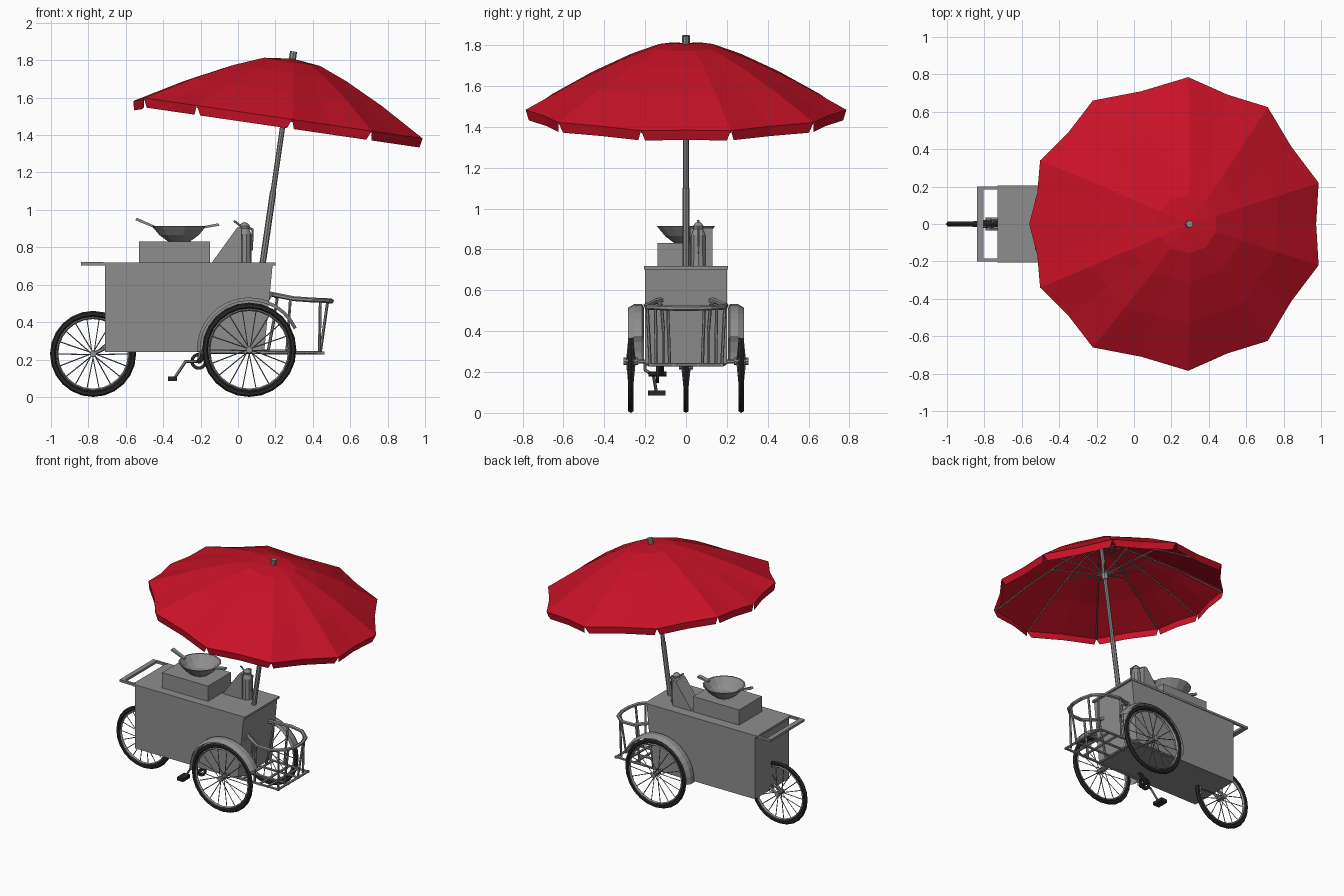
import bpy, bmesh, math
from mathutils import Vector, Matrix

if "Cube" in bpy.data.objects:
    bpy.data.objects.remove(bpy.data.objects["Cube"])

def material(name, col):
    m = bpy.data.materials.new(name)
    m.diffuse_color = (*col, 1)
    m.use_nodes = True
    m.node_tree.nodes["Principled BSDF"].inputs["Base Color"].default_value = m.diffuse_color
    return m

RED = material("canopy red", (0.58, 0.006, 0.02))
GREY = material("metal grey", (0.27, 0.27, 0.27))
BLACK = material("rubber black", (0.02, 0.02, 0.02))

def finish(name, bm, mat, normals=True):
    if normals:
        bmesh.ops.recalc_face_normals(bm, faces=bm.faces[:])
    me = bpy.data.meshes.new(name)
    bm.to_mesh(me)
    bm.free()
    me.materials.append(mat)
    ob = bpy.data.objects.new(name, me)
    bpy.context.collection.objects.link(ob)
    return ob

def prism(name, xz, y0, y1, mat=GREY):
    """Extrude an x-z outline between two y values."""
    bm = bmesh.new()
    a = [bm.verts.new((x, y0, z)) for x, z in xz]
    b = [bm.verts.new((x, y1, z)) for x, z in xz]
    bm.faces.new(a)
    bm.faces.new(b)
    for i in range(len(a)):
        j = (i + 1) % len(a)
        bm.faces.new((a[i], a[j], b[j], b[i]))
    return finish(name, bm, mat)

def box(name, x0, x1, y0, y1, z0, z1, mat=GREY):
    return prism(name, [(x0, z0), (x1, z0), (x1, z1), (x0, z1)], y0, y1, mat)

def bars(name, paths, r, mat=GREY, sides=6, matrix=Matrix()):
    """Round bars along polylines."""
    bm = bmesh.new()
    for path in paths:
        for p, q in zip(path, path[1:]):
            p, q = matrix @ Vector(p), matrix @ Vector(q)
            d = q - p
            m = Matrix.Translation((p + q) / 2) @ d.to_track_quat('Z', 'Y').to_matrix().to_4x4()
            bmesh.ops.create_cone(bm, cap_ends=True, segments=sides, radius1=r, radius2=r,
                                  depth=d.length + r * 0.6, matrix=m)
    return finish(name, bm, mat, False)

def lathe(name, prof, matrix, mat=GREY, n=16, a0=0, a1=360, closed=False):
    """Turn an (r, h) profile around local z."""
    bm = bmesh.new()
    full = a1 - a0 == 360
    rings = []
    for k in range(n if full else n + 1):
        a = math.radians(a0 + (a1 - a0) * k / n)
        rings.append([bm.verts.new(matrix @ Vector((r * math.cos(a), r * math.sin(a), h))) for r, h in prof])
    for k in range(n):
        A, B = rings[k], rings[(k + 1) % len(rings)]
        for i in range(len(prof) if closed else len(prof) - 1):
            j = (i + 1) % len(prof)
            bm.faces.new((A[i], A[j], B[j], B[i]))
    bmesh.ops.remove_doubles(bm, verts=bm.verts[:], dist=1e-5)
    return finish(name, bm, mat)

def side(x, y, z, s=1):
    """Local z along s*y, local x along x, local y along z."""
    return Matrix.Translation((x, y, z)) @ Matrix(((1, 0, 0, 0), (0, 0, s, 0), (0, 1, 0, 0), (0, 0, 0, 1)))

def wheel(name, x, y, R):
    m = side(x, y, R)
    circ = lambda c, a, b, n: [(c + a * math.cos(t * math.tau / n), b * math.sin(t * math.tau / n)) for t in range(n)]
    lathe(name + "_tyre", circ(R - 0.016, 0.016, 0.015, 6), m, BLACK, 24, closed=True)
    lathe(name + "_rim", circ(R - 0.037, 0.007, 0.01, 4), m, GREY, 24, closed=True)
    bars(name + "_hub", [[(0, 0, -0.03), (0, 0, 0.03)]], 0.018, GREY, 8, m)
    spokes = []
    for k in range(18):
        a = k * math.tau / 18
        b = a + (0.25 if k % 2 else -0.25)
        spokes.append([(0.015 * math.cos(b), 0.015 * math.sin(b), 0.02 * (-1) ** k),
                       ((R - 0.037) * math.cos(a), (R - 0.037) * math.sin(a), 0)])
    bars(name + "_spokes", spokes, 0.003, GREY, 4, m)

# cart body, worktop and push handle
prism("cart_body", [(-.71, .24), (.14, .24), (.185, .705), (-.71, .705)], -.2, .2)
box("worktop", -.73, .2, -.205, .205, .703, .718)
box("handle_end", -.84, -.805, -.2, .2, .703, .72)
for s in (-1, 1):
    box("handle_side", -.81, -.72, s * .193 - .008, s * .193 + .008, .703, .72)

# stove, wok and wok handles
box("stove", -.53, -.15, -.14, .13, .718, .832)
lathe("wok", [(0, .832), (.06, .832), (.105, .865), (.147, .915), (.138, .915), (.1, .872), (.055, .845), (0, .845)],
      Matrix.Translation((-.315, 0, 0)), GREY, 14)
prism("wok_long_handle", [(-.44, .9), (-.44, .912), (-.54, .958), (-.55, .945)], -.013, .013)
prism("wok_short_handle", [(-.19, .9), (-.19, .912), (-.105, .928), (-.1, .915)], -.015, .015)

# wedge rack and flask
prism("wedge_rack", [(-.14, .718), (.02, .718), (.02, .905), (-.005, .905)], .02, .13)
lathe("flask", [(0, .718), (.038, .718), (.036, .87), (.024, .9), (.028, .915), (.015, .93), (0, .935)],
      Matrix.Translation((.035, .06, 0)), GREY, 10)
bars("flask_handle", [[(.05, .06, .91), (.078, .06, .895), (.074, .06, .79), (.06, .06, .77)],
                      [(.02, .06, .91), (-.02, .06, .94)]], .006)

# wheels, axle and front fork
for s, n in ((-1, "near"), (1, "far")):
    wheel("rear_wheel_" + n, .06, s * .27, .252)
    lathe("fender_" + n, [(.262, .285), (.28, .255), (.28, .215), (.262, .205), (.272, .215), (.272, .255)],
          side(.06, 0, .252, s), GREY, 14, 25, 182, True)
wheel("front_wheel", -.775, 0, .23)
bars("axle", [[(.06, -.28, .252), (.06, .28, .252)]], .01)
bars("front_fork", [[(-.775, s * .025, .23), (-.69, s * .025, .27)] for s in (-1, 1)], .01)

# crank, sprocket and pedal
lathe("sprocket", [(.028, -.008), (.045, -.008), (.045, .008), (.028, .008)], side(-.21, -.14, .19), BLACK, 14, closed=True)
bars("crank_axle", [[(-.21, -.18, .19), (-.21, -.1, .19)], [(-.21, -.12, .19), (-.15, -.12, .245)]], .013, BLACK)
bars("crank_arm", [[(-.21, -.17, .19), (-.28, -.16, .19), (-.34, -.145, .1)],
                   [(-.21, -.17, .19), (-.21, -.2, .21), (-.2, -.2, .25)]], .008)
box("pedal", -.375, -.325, -.185, -.1, .085, .11, BLACK)

# passenger rack behind the cart: hoop, posts and floor frame
half = [(.15, .11, .555), (.2, .15, .545), (.3, .195, .525), (.4, .185, .518), (.475, .12, .515), (.5, .04, .512)]
hoop = half + [(x, -y, z) for x, y, z in reversed(half)]
bars("hoop", [hoop], .013)
posts, floor = [], []
for s in (-1, 1):
    posts += [[(.44, s * .15, .515), (.435, s * .145, .235)],
              [(.48, s * .09, .515), (.44, s * .08, .235)],
              [(.15, s * .17, .5), (.18, s * .15, .55), (.21, s * .12, .53), (.19, s * .11, .4), (.16, s * .11, .24)],
              [(.28, s * .19, .525), (.26, s * .175, .235)]]
    floor += [[(-.2, s * .19, .24), (.46, s * .175, .235)], [(.14, s * .06, .235), (.46, s * .06, .235)]]
floor += [[(x, -.18, .235), (x, .18, .235)] for x in (.16, .3, .37, .455)]
bars("rack_posts", posts, .008)
bars("rack_floor", floor, .009)

# umbrella frame, tilted with its pole
T = Matrix.Translation((.245, 0, 1.49)) @ Matrix.Rotation(math.radians(8.3), 4, 'Y')
bars("pole", [[(0, 0, -.785), (0, 0, .34)]], .014, GREY, 8, T)
bars("pole_sleeve", [[(0, 0, -.785), (0, 0, -.4)]], .017, GREY, 8, T)
bars("pole_finial", [[(0, 0, .31), (0, 0, .355)]], .019, GREY, 8, T)
bars("pole_collar", [[(0, 0, .07), (0, 0, .12)]], .025, GREY, 8, T)

upper = [(.75, .22), (.475, .625), (.045, .785), (-.47, .66), (-.755, .34)]
rim = [Vector((x, y, 0)) for x, y in upper] + [Vector((-.81, 0, -.025))]
rim += [Vector((x, -y, 0)) for x, y in reversed(upper)]
N = len(rim)
dome = [(.2, .305), (.4, .245), (.68, .14), (1, 0)]      # radius fraction, height

# canopy panels and hanging valance
bm = bmesh.new()
apex = bm.verts.new((0, 0, .322))
rings = []
for t, h in dome:
    ring = []
    for i, p in enumerate(rim):
        mid = (p + rim[(i + 1) % N]) / 2 * (1 - .018 * t)
        for q in (p, mid):
            ring.append(bm.verts.new((q.x * t, q.y * t, h + q.z * t)))
    rings.append(ring)
M = 2 * N
for k in range(M):
    j = (k + 1) % M
    bm.faces.new((apex, rings[0][k], rings[0][j]))
    for a, b in zip(rings, rings[1:]):
        bm.faces.new((a[k], b[k], b[j], a[j]))
for i in range(N):
    A, C, B = (rings[-1][(2 * i + d) % M] for d in range(3))
    drop = Vector((0, 0, -.05))
    low = [bm.verts.new(q * .988 + drop) for q in (A.co.lerp(B.co, .04), C.co, B.co.lerp(A.co, .04))]
    bm.faces.new((A, low[0], low[1], C))
    bm.faces.new((C, low[1], low[2], B))
bm.transform(T)
finish("canopy", bm, RED)

# ribs and stretchers under the canopy
ribs, struts = [], []
for p in rim:
    ribs.append([(0, 0, .305)] + [(p.x * t * .985, p.y * t * .985, h + p.z * t - .01) for t, h in dome])
    struts.append([(0, 0, .1), (p.x * .45, p.y * .45, .21)])
bars("ribs", ribs, .005, GREY, 4, T)
bars("stretchers", struts, .005, GREY, 4, T)
